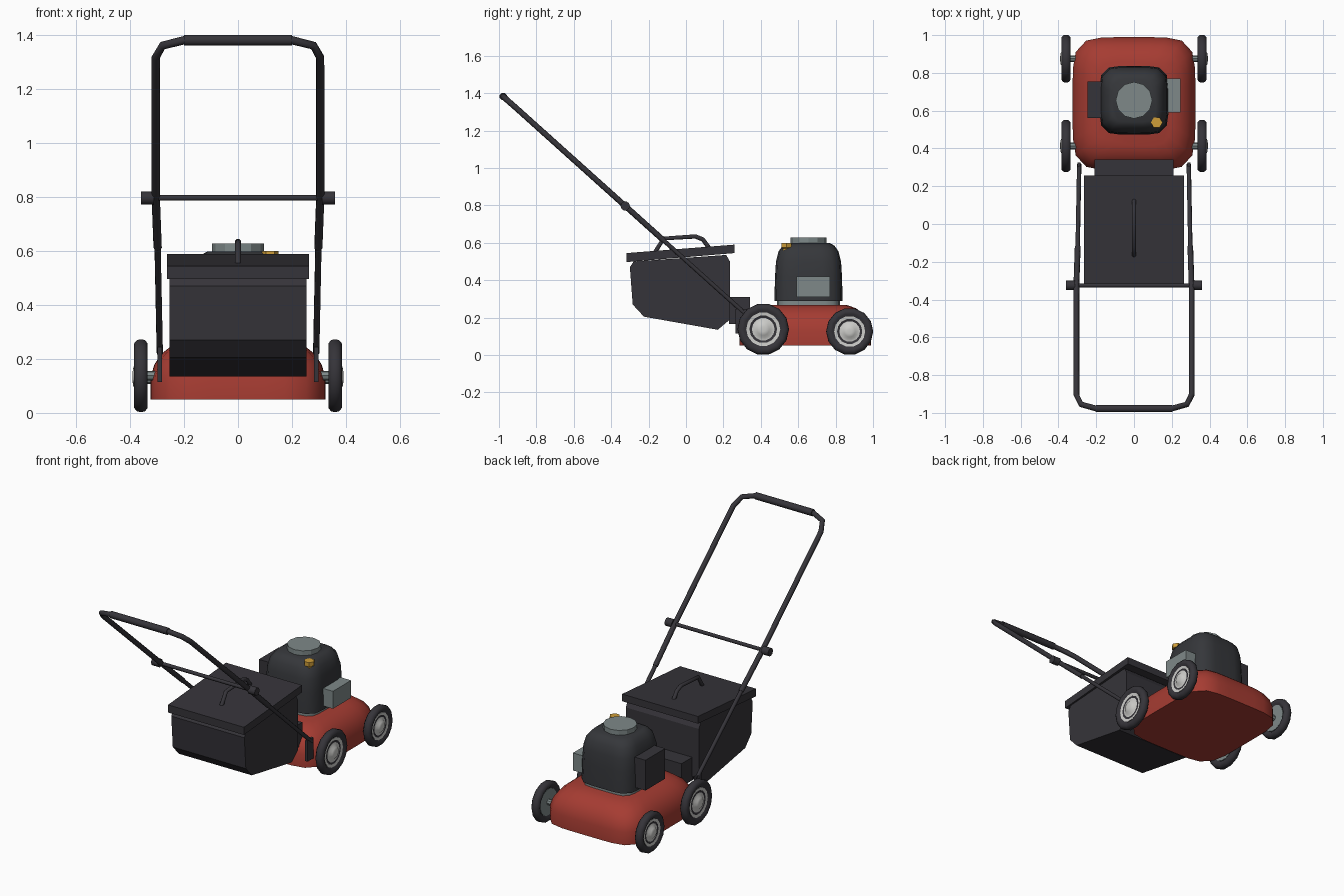
import bpy, bmesh, math
from mathutils import Vector, Matrix

cube = bpy.data.objects.get("Cube")
if cube:
    bpy.data.objects.remove(cube, do_unlink=True)


def material(name, rgb):
    m = bpy.data.materials.new(name)
    m.use_nodes = True
    m.diffuse_color = (*rgb, 1)
    m.node_tree.nodes["Principled BSDF"].inputs["Base Color"].default_value = (*rgb, 1)
    return m


RED = material("deck red", (0.38, 0.045, 0.032))
BLACK = material("charcoal plastic", (0.036, 0.034, 0.041))
ENGINE = material("engine black", (0.036, 0.038, 0.043))
GREY = material("metal grey", (0.21, 0.25, 0.25))
SILVER = material("wheel silver", (0.60, 0.60, 0.58))
GOLD = material("cap gold", (0.62, 0.34, 0.04))


def finish(name, bm, mat, smooth=None):
    """Turn a bmesh into a named object, smooth below the given angle."""
    bmesh.ops.recalc_face_normals(bm, faces=bm.faces)
    me = bpy.data.meshes.new(name)
    bm.to_mesh(me)
    bm.free()
    me.materials.append(mat)
    ob = bpy.data.objects.new(name, me)
    bpy.context.collection.objects.link(ob)
    if smooth:
        bpy.ops.object.select_all(action='DESELECT')
        bpy.context.view_layer.objects.active = ob
        ob.select_set(True)
        bpy.ops.object.shade_smooth_by_angle(angle=math.radians(smooth))
    return ob


def loft(name, rings, mat, smooth=None):
    """Skin a list of equal-length point rings and cap both ends."""
    bm = bmesh.new()
    rows = [[bm.verts.new(p) for p in ring] for ring in rings]
    n = len(rows[0])
    for a, b in zip(rows, rows[1:]):
        for i in range(n):
            j = (i + 1) % n
            bm.faces.new((a[i], a[j], b[j], b[i]))
    bm.faces.new(rows[0])
    bm.faces.new(rows[-1])
    return finish(name, bm, mat, smooth)


def squircle(hx, hy, cy, z, n=32, power=5.5):
    """Rounded-square ring around (0, cy)."""
    pts = []
    for i in range(n):
        a = 2 * math.pi * (i + 0.5) / n
        c, s = math.cos(a), math.sin(a)
        r = (abs(c) ** power + abs(s) ** power) ** (-1 / power)
        pts.append((hx * r * c, cy + hy * r * s, z))
    return pts


def lathe(name, profile, centre, axis, mat, n=12, smooth=None):
    """Revolve (along, radius) pairs around an axis through the centre."""
    rot = Vector(axis).to_track_quat('Z', 'Y').to_matrix()
    rings = [[rot @ Vector((r * math.cos(2 * math.pi * i / n), r * math.sin(2 * math.pi * i / n), h))
              + Vector(centre) for i in range(n)] for h, r in profile]
    return loft(name, rings, mat, smooth)


def box(name, lo, hi, mat):
    lo, hi = Vector(lo), Vector(hi)
    bm = bmesh.new()
    bmesh.ops.create_cube(bm, size=1, matrix=Matrix.Translation((lo + hi) / 2)
                          @ Matrix.Diagonal((*(hi - lo), 1)))
    return finish(name, bm, mat)


def side_prism(name, profile, hx, mat):
    """Extrude a (y, z) outline across the width."""
    return loft(name, [[(x, y, z) for y, z in profile] for x in (-hx, hx)], mat)


def tube(name, points, radius, mat, n=8):
    """Sweep a round section along a polyline with mitred bends."""
    pts = [Vector(p) for p in points]
    rings = []
    normal = None
    for i, p in enumerate(pts):
        d_in = (p - pts[i - 1]).normalized() if i else (pts[1] - p).normalized()
        d_out = (pts[i + 1] - p).normalized() if i < len(pts) - 1 else d_in
        t = (d_in + d_out).normalized()
        if normal is None:
            normal = t.orthogonal()
        normal = (normal - t * normal.dot(t)).normalized()
        side = t.cross(normal)
        rings.append([p + radius * (normal * math.cos(2 * math.pi * (k + .5) / n)
                                    + side * math.sin(2 * math.pi * (k + .5) / n)) for k in range(n)])
    return loft(name, rings, mat, 50)


# Deck: rounded shell that closes in towards the top
deck_steps = [(.05, 0), (.13, 0), (.18, .015), (.22, .042), (.25, .08), (.268, .13)]
loft("deck", [squircle(.325 - i, .352 - i, .637, z) for z, i in deck_steps], RED, 50)

# Engine: mounting plate, domed cowl, top cap
ENG_Y = .655
loft("engine_plate", [squircle(.168, .168, ENG_Y, z) for z in (.26, .29)], GREY, 40)
cowl_steps = [(.288, .182), (.31, .182), (.42, .179), (.50, .174), (.555, .160), (.585, .138), (.598, .115)]
loft("engine_cowl", [squircle(h, h, ENG_Y, z, 24, 5) for z, h in cowl_steps], ENGINE, 50)
lathe("starter_cap", [(.59, .097), (.628, .097)], (0, ENG_Y, 0), (0, 0, 1), GREY)
box("muffler", (.16, .59, .31), (.247, .77, .42), GREY)
box("air_filter", (-.247, .56, .31), (-.16, .755, .50), BLACK)
lathe("fuel_cap", [(.53, .02), (.57, .02), (.574, .031), (.6, .031)], (.12, .537, 0), (0, 0, 1), GOLD, 6)

# Wheels: rounded tyre, dished outer hub, plain inner disc
for end, wy, r in (("rear", .413, .138), ("front", .875, .126)):
    for side, s in (("left", 1), ("right", -1)):
        centre, axis = (s * .36, wy, r), (s, 0, 0)
        rim = r * .66
        tyre = [(-.014, rim), (-.025, rim + .012), (-.025, r - .015), (-.014, r - .002), (0, r),
                (.014, r - .002), (.025, r - .015), (.025, rim + .012), (.014, rim)]
        lathe(f"{end}_{side}_tyre", tyre, centre, axis, BLACK, 14, 50)
        hub = [(.0, rim), (.017, rim), (.013, rim * .75), (.016, rim * .5),
               (.028, rim * .36), (.031, rim * .15)]
        lathe(f"{end}_{side}_hub", hub, centre, axis, SILVER, 14, 60)
        lathe(f"{end}_{side}_inner_disc", [(-.017, rim), (0, rim)], centre, axis, GREY, 14)
        lathe(f"{end}_{side}_axle", [(-.06, .018), (-.01, .018)], centre, axis, GREY, 8)

# Grass bag with tilted lid and carry handle
side_prism("grass_bag", [(-.285, .27), (-.225, .205), (.17, .135), (.235, .19), (.235, .5),
                         (.215, .535), (-.28, .50), (-.30, .47)], .254, BLACK)
side_prism("bag_lid", [(-.318, .497), (.258, .545), (.258, .59), (-.318, .545)], .264, BLACK)
tube("bag_handle", [(0, -.165, .55), (0, -.12, .623), (0, .05, .634), (0, .09, .618), (0, .125, .57)],
     .012, BLACK)
box("discharge_chute", (-.208, .23, .165), (.208, .342, .31), BLACK)

# Push handle: lower tubes, upper loop, grip, crossbar, brackets, knobs
joint = (-.325, .797)
for side, s in (("left", 1), ("right", -1)):
    box(f"{side}_bracket", (s * .29 - .008, .265, .115), (s * .29 + .008, .325, .245), BLACK)
    tube(f"{side}_lower_tube", [(s * .29, .315, .222), (s * .302, *joint)], .012, BLACK)
    lathe(f"{side}_knob", [(.312, .025), (.36, .025)], (0, *joint), (s, 0, 0), BLACK, 10, 40)
right_half = [(.298, -.12, .613), (.305, *joint), (.305, -.905, 1.318), (.28, -.955, 1.362), (.2, -.977, 1.382)]
tube("upper_loop", right_half + [(-x, y, z) for x, y, z in reversed(right_half)], .0155, BLACK)
tube("grip", [(-.2, -.977, 1.382), (.2, -.977, 1.382)], .021, BLACK)
tube("crossbar", [(-.33, *joint), (.33, *joint)], .011, BLACK)
